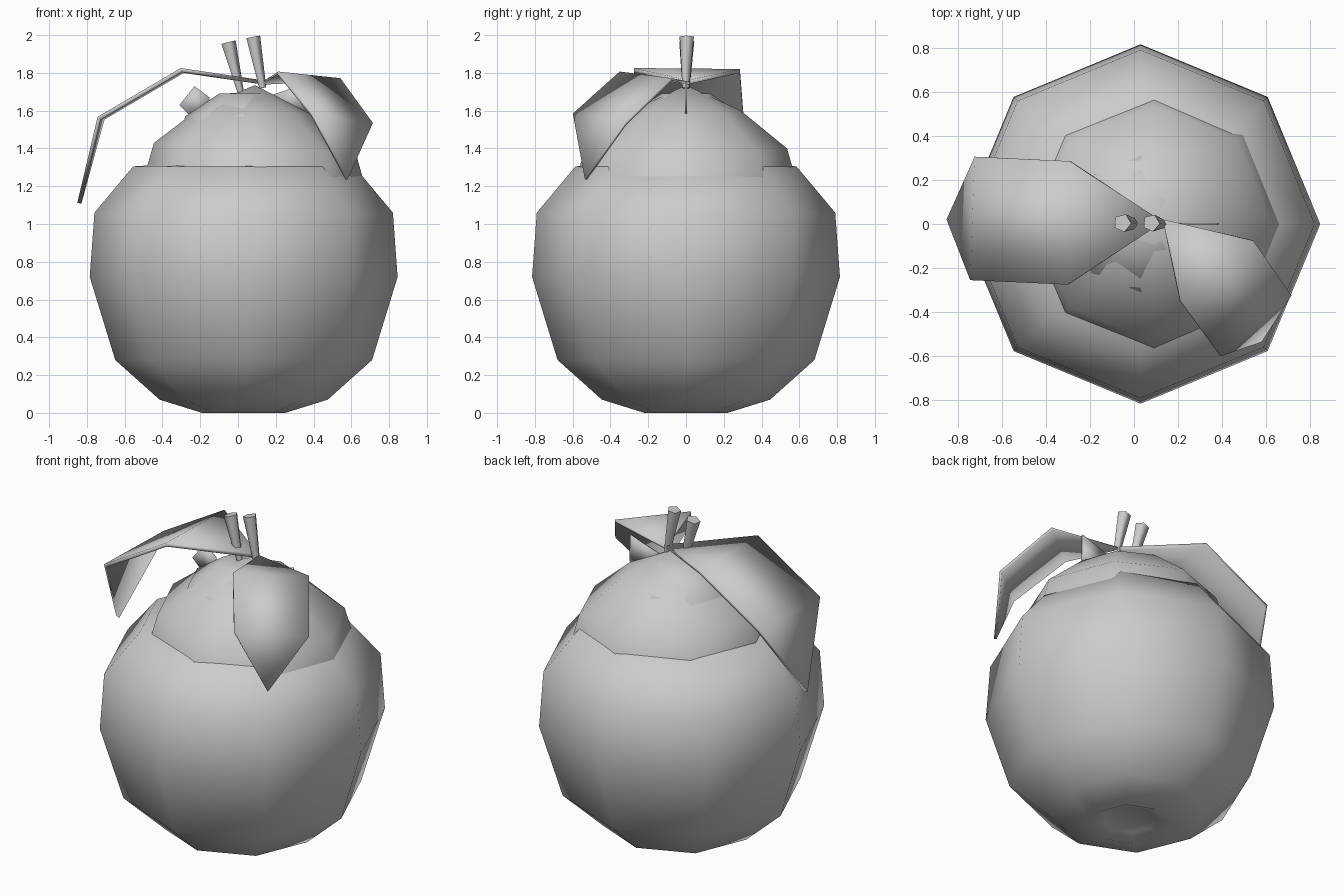
import bpy, bmesh, math
from mathutils import Vector

if "Cube" in bpy.data.objects:
    bpy.data.objects.remove(bpy.data.objects["Cube"])


def finish(name, bm, angle):
    bmesh.ops.recalc_face_normals(bm, faces=bm.faces)
    me = bpy.data.meshes.new(name)
    bm.to_mesh(me)
    bm.free()
    ob = bpy.data.objects.new(name, me)
    bpy.context.collection.objects.link(ob)
    bpy.ops.object.select_all(action='DESELECT')
    ob.select_set(True)
    bpy.context.view_layer.objects.active = ob
    bpy.ops.object.shade_smooth_by_angle(angle=math.radians(angle))
    return ob


def lathe(name, profile, cx, tilt=0.0, sides=8):
    """Revolve (radius, z) points around a vertical axis at x = cx."""
    bm = bmesh.new()
    rings = []
    for r, z in profile:
        n = sides if r > 0 else 1
        ring = []
        for i in range(n):
            a = 2 * math.pi * i / sides
            dx = r * math.cos(a)
            ring.append(bm.verts.new((cx + dx, r * math.sin(a), z + tilt * dx)))
        rings.append(ring)
    for a, b in zip(rings, rings[1:]):
        for i in range(sides):
            j = (i + 1) % sides
            quad = [a[i % len(a)], a[j % len(a)], b[j % len(b)], b[i % len(b)]]
            bm.faces.new(list(dict.fromkeys(quad)))
    return finish(name, bm, 60)


def sheet(name, pts, faces, thick):
    bm = bmesh.new()
    vs = [bm.verts.new(p) for p in pts]
    for f in faces:
        bm.faces.new([vs[i] for i in f])
    ob = finish(name, bm, 30)
    m = ob.modifiers.new("thickness", 'SOLIDIFY')
    m.thickness = thick
    m.offset = 0
    return ob


def stem(name, base, top, r0, r1, sides=5):
    base, top = Vector(base), Vector(top)
    rot = (top - base).to_track_quat('Z', 'Y').to_matrix().to_4x4()
    rot.translation = (base + top) / 2
    bm = bmesh.new()
    bmesh.ops.create_cone(bm, cap_ends=True, segments=sides, radius1=r0,
                          radius2=r1, depth=(top - base).length, matrix=rot)
    return finish(name, bm, 75)


# Round fruit body with a shelf near the top and a dimple underneath
lathe("fruit_body", [(0, .04), (.15, .03), (.22, 0), (.445, .07), (.68, .28),
                     (.815, .72), (.79, 1.06), (.585, 1.305), (.36, 1.32),
                     (.31, 1.57), (.13, 1.69), (0, 1.695)], 0.03)

# Slightly tilted upper cap
lathe("fruit_cap", [(.575, 1.26), (.535, 1.40), (.29, 1.60), (0, 1.735)], 0.09, -0.055)

# Two bent leaves: base, first pair, second pair, tip
leaf_faces = [(0, 1, 2), (1, 3, 4, 2), (3, 5, 4)]
sheet("left_leaf", [(.13, .01, 1.75), (-.29, .285, 1.81), (-.30, -.275, 1.815),
                    (-.715, .305, 1.56), (-.735, -.255, 1.56), (-.84, .02, 1.11)],
      leaf_faces, 0.022)
sheet("right_leaf", [(.13, .02, 1.745), (.54, -.075, 1.765), (.21, -.35, 1.80),
                     (.71, -.32, 1.53), (.39, -.595, 1.58), (.575, -.53, 1.235)],
      leaf_faces, 0.015)

# Small fins under the leaves
sheet("left_fin", [(-.31, 0, 1.63), (-.23, 0, 1.73), (-.15, 0, 1.67), (-.15, 0, 1.58),
                   (-.25, 0, 1.57)], [(0, 1, 2, 3, 4)], 0.01)
sheet("right_fin", [(.17, 0, 1.68), (.38, 0, 1.75), (.386, 0, 1.585), (.25, 0, 1.6)],
      [(0, 1, 2, 3)], 0.01)

# Flared stems
stem("left_stem", (.015, 0, 1.69), (-.053, .005, 1.962), .018, .042)
stem("right_stem", (.13, 0, 1.72), (.078, .005, 1.99), .02, .04)
